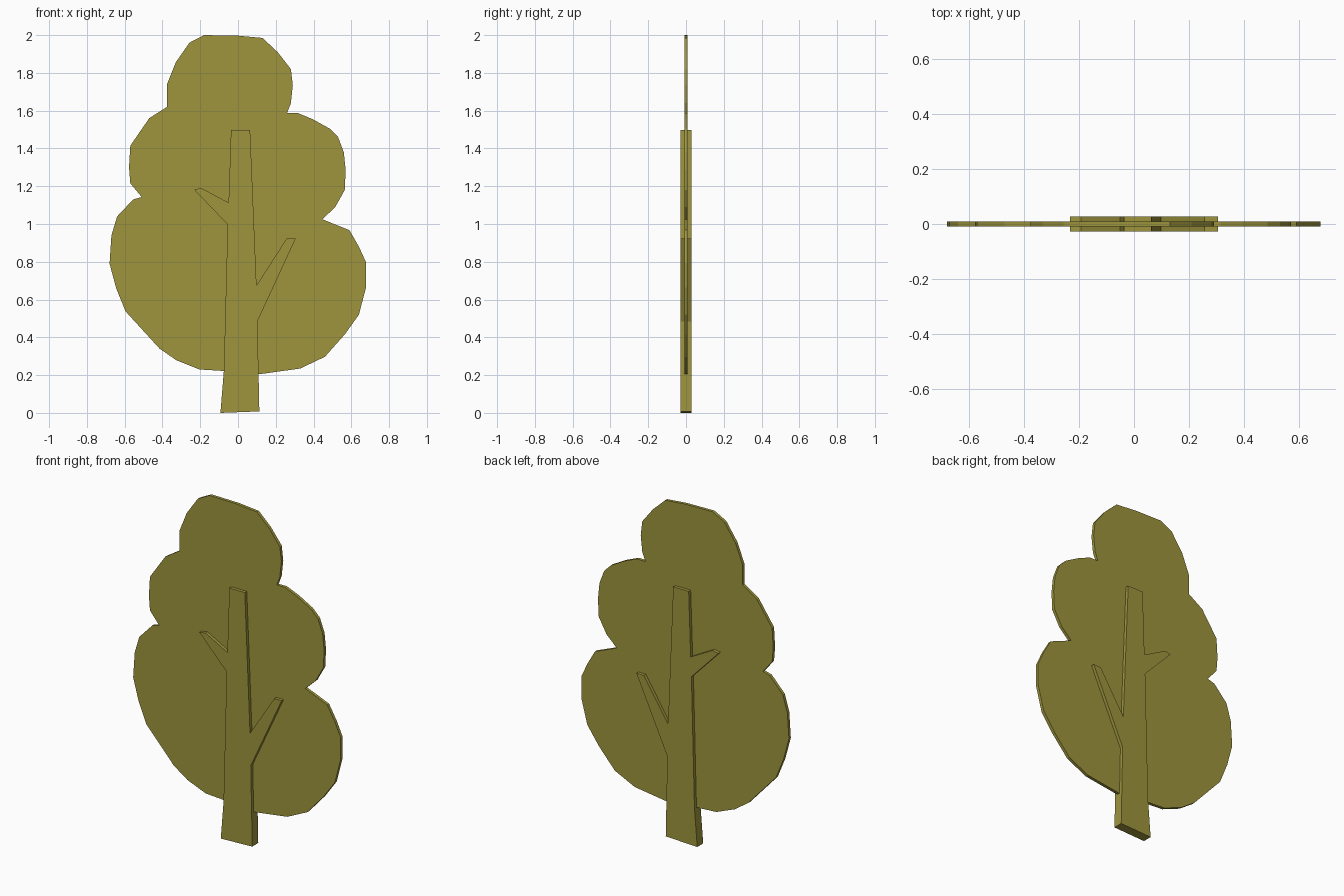
import bpy, bmesh

olive = bpy.data.materials.new("olive_green")
olive.diffuse_color = (0.342, 0.301, 0.047, 1)


def slab(name, outline, half):
    """Extrude an x-z outline symmetrically along y."""
    bm = bmesh.new()
    face = bm.faces.new([bm.verts.new((x, -half, z)) for x, z in outline])
    ext = bmesh.ops.extrude_face_region(bm, geom=[face], use_keep_orig=True)
    moved = [g for g in ext["geom"] if isinstance(g, bmesh.types.BMVert)]
    bmesh.ops.translate(bm, verts=moved, vec=(0, 2 * half, 0))
    bmesh.ops.recalc_face_normals(bm, faces=bm.faces)
    mesh = bpy.data.meshes.new(name)
    bm.to_mesh(mesh)
    bm.free()
    mesh.materials.append(olive)
    obj = bpy.data.objects.new(name, mesh)
    bpy.context.collection.objects.link(obj)
    return obj


# Thin leafy crown: three stacked lobes, clockwise from the top
slab("foliage", [
    (-.18, 2.0), (0, 1.997), (.13, 1.985), (.21, 1.91), (.28, 1.82),
    (.29, 1.735), (.28, 1.64), (.26, 1.588), (.315, 1.588), (.395, 1.555),
    (.485, 1.505), (.53, 1.46), (.56, 1.38), (.57, 1.285), (.565, 1.18),
    (.515, 1.09), (.447, 1.025), (.59, .967), (.64, .88), (.678, .797),
    (.678, .665), (.64, .52), (.565, .415), (.46, .297), (.33, .235),
    (.115, .205), (-.075, .222), (-.205, .23), (-.325, .278), (-.415, .34),
    (-.595, .537), (-.645, .66), (-.68, .79), (-.67, .94), (-.64, 1.04),
    (-.555, 1.13), (-.51, 1.143), (-.57, 1.215), (-.577, 1.30),
    (-.57, 1.415), (-.47, 1.56), (-.376, 1.62), (-.376, 1.74),
    (-.33, 1.855), (-.257, 1.96)], 0.009)

# Thicker trunk with two branches, standing proud on both sides
slab("trunk", [
    (-.093, 0), (.113, .008), (.103, .484), (.305, .922), (.257, .922),
    (.098, .675), (.064, 1.498), (-.037, 1.498), (-.05, 1.113),
    (-.193, 1.19), (-.233, 1.183), (-.055, .997), (-.075, .222)], 0.028)
